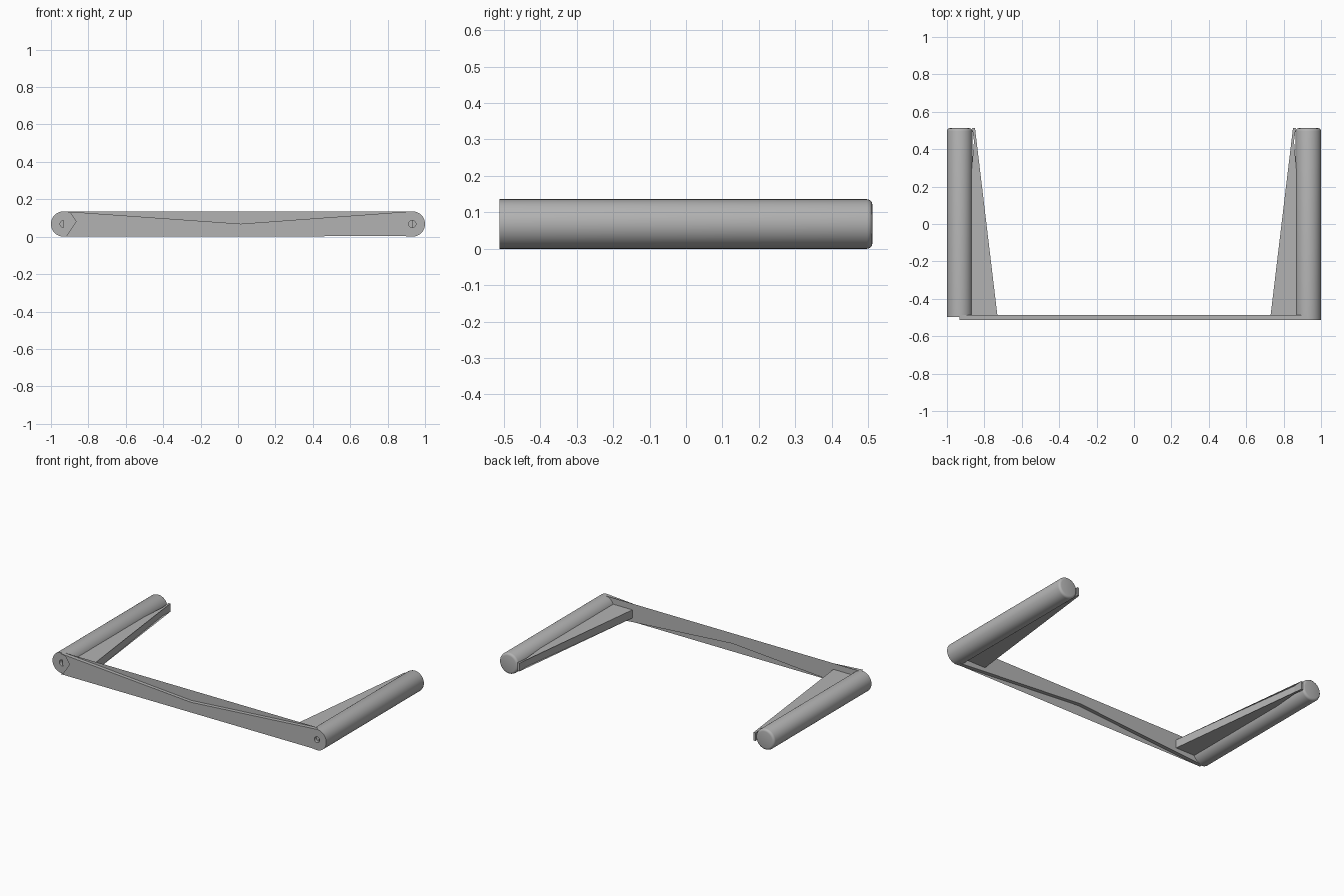
import bpy, bmesh, math
from mathutils import Matrix

if "Cube" in bpy.data.objects:
    bpy.data.objects.remove(bpy.data.objects["Cube"])

R = 0.068                       # leg radius, also the plate end radius
AXIS = 1 - R                    # leg axis distance from the middle
FRONT, INNER, BACK = -0.512, -0.487, 0.512

grey = bpy.data.materials.new("plain_grey")
grey.use_nodes = True
grey.diffuse_color = (0.45, 0.45, 0.45, 1)
grey.node_tree.nodes["Principled BSDF"].inputs["Base Color"].default_value = grey.diffuse_color


def finish(name, bm):
    bmesh.ops.recalc_face_normals(bm, faces=bm.faces[:])
    mesh = bpy.data.meshes.new(name)
    bm.to_mesh(mesh)
    bm.free()
    mesh.materials.append(grey)
    obj = bpy.data.objects.new(name, mesh)
    bpy.context.collection.objects.link(obj)
    return obj


def prism(name, outline, direction):
    """Extrude a closed outline along a vector."""
    bm = bmesh.new()
    face = bm.faces.new([bm.verts.new(p) for p in outline])
    out = bmesh.ops.extrude_face_region(bm, geom=[face])["geom"]
    bmesh.ops.translate(bm, vec=direction,
                        verts=[v for v in out if isinstance(v, bmesh.types.BMVert)])
    return finish(name, bm)


def rod(name, x, radius, y0, y1, sides, rounding=0):
    """Cylinder along y with an optional rounded back rim."""
    bm = bmesh.new()
    place = Matrix.Translation((x, (y0 + y1) / 2, R)) @ Matrix.Rotation(math.pi / 2, 4, "X")
    bmesh.ops.create_cone(bm, cap_ends=True, segments=sides, radius1=radius,
                          radius2=radius, depth=y1 - y0, matrix=place)
    if rounding:
        rim = [e for e in bm.edges if all(v.co.y > y1 - 0.001 for v in e.verts)]
        bmesh.ops.bevel(bm, geom=rim, offset=rounding, segments=3,
                        profile=0.5, affect="EDGES")
    return finish(name, bm)


# Front plate with fully rounded ends
outline = []
for side in (1, -1):
    for i in range(33):
        a = side * math.pi / 2 - math.pi / 2 * (1 + side) + math.pi * i / 32
        outline.append((side * AXIS + R * math.cos(a), FRONT, R + R * math.sin(a)))
plate = prism("front_plate", outline, (0, INNER - FRONT, 0))

smooth = [plate]
for side, label in ((1, "left"), (-1, "right")):
    x = side * AXIS
    leg = rod(label + "_leg", x, R, INNER - 0.01, BACK, 64, 0.015)
    smooth.append(leg)

    # Tapered brace between the leg and the plate
    z = 0.041
    prism(label + "_brace", [(x, INNER - 0.005, z), (side * 0.73, INNER - 0.005, z),
                             (side * 0.865, BACK, z), (side * 0.85, BACK, z)],
          (0, 0, 0.054))

    # Blind screw hole through the plate into the leg
    cutter = rod(label + "_hole_cutter", x, 0.019, FRONT - 0.05, FRONT + 0.3, 32)
    cutter.hide_render = True
    cutter.hide_set(True)
    for target in (plate, leg):
        mod = target.modifiers.new(label + "_hole", "BOOLEAN")
        mod.operation = "DIFFERENCE"
        mod.solver = "EXACT"
        mod.object = cutter

# Apply the holes, then shade the round parts
for obj in smooth:
    bpy.ops.object.select_all(action="DESELECT")
    obj.select_set(True)
    bpy.context.view_layer.objects.active = obj
    for mod in list(obj.modifiers):
        bpy.ops.object.modifier_apply(modifier=mod.name)
    bpy.ops.object.shade_smooth_by_angle(angle=math.radians(35))

for obj in [o for o in bpy.data.objects if o.name.endswith("_hole_cutter")]:
    bpy.data.objects.remove(obj)
